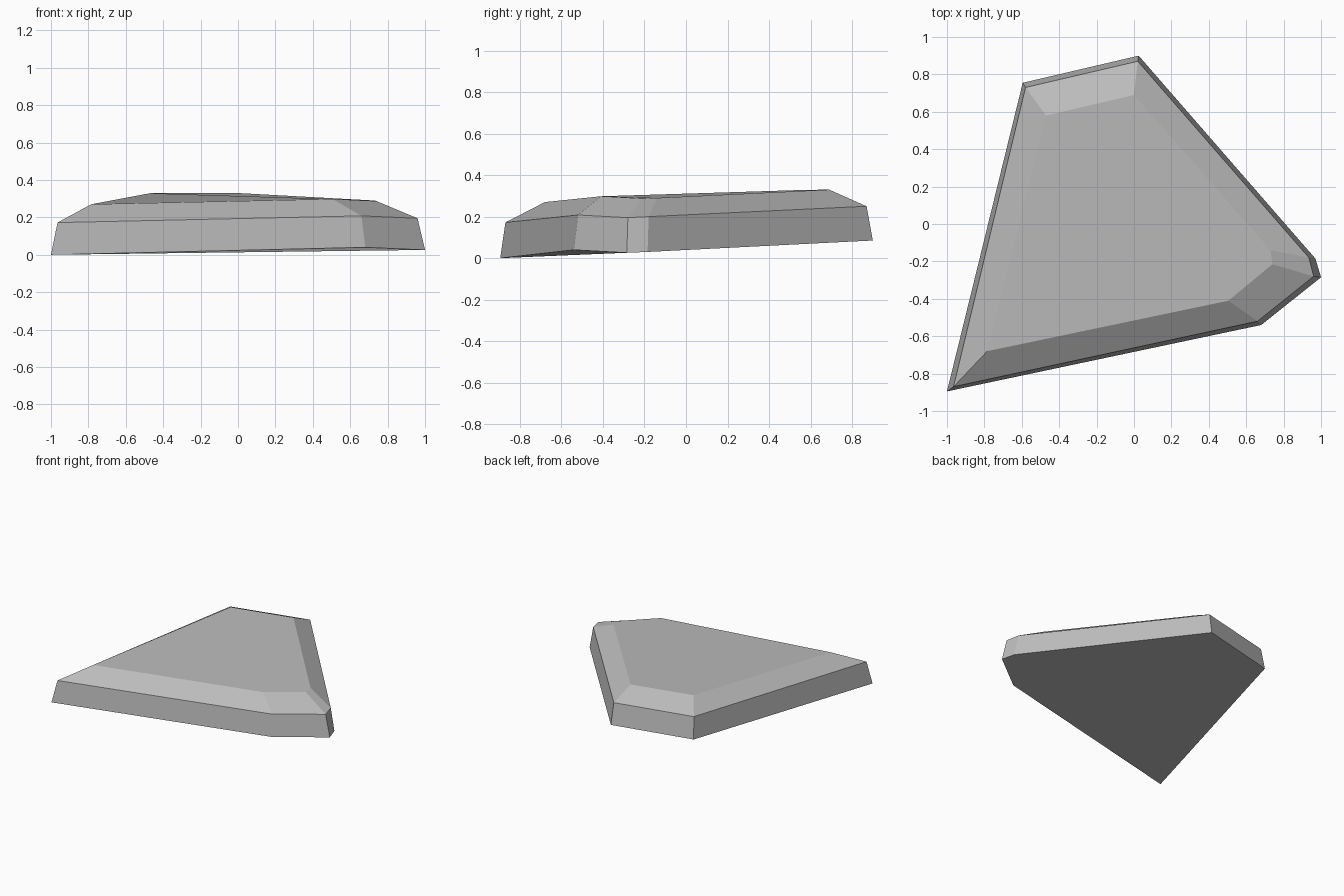
import bpy
import bmesh

cube = bpy.data.objects.get("Cube")
if cube:
    bpy.data.objects.remove(cube, do_unlink=True)

# Plain grey stone
stone = bpy.data.materials.new("grey_stone")
colour = (0.5, 0.5, 0.5, 1)
stone.diffuse_color = colour
stone.use_nodes = True
bsdf = next(n for n in stone.node_tree.nodes if n.type == "BSDF_PRINCIPLED")
bsdf.inputs["Base Color"].default_value = colour
bsdf.inputs["Roughness"].default_value = 0.9

# Six-sided cross-sections: base, shoulder, and top of the chamfer
base = [(-1, -.895, 0), (.68, -.54, .04), (1, -.285, .026),
        (.97, -.185, .03), (.025, .9, .085), (-.595, .755, .08)]
shoulder = [(-.965, -.87, .172), (.66, -.52, .208), (.96, -.28, .195),
            (.935, -.18, .2), (.02, .87, .25), (-.58, .73, .247)]
crown = [(-.785, -.68, .27), (.505, -.41, .298), (.74, -.215, .287),
         (.73, -.14, .29), (0, .69, .33), (-.47, .58, .329)]


def loft(name, sections, material):
    """Skin a stack of matching rings and cap both ends."""
    bm = bmesh.new()
    rings = [[bm.verts.new(p) for p in ring] for ring in sections]
    for low, high in zip(rings, rings[1:]):
        for i in range(len(low)):
            j = (i + 1) % len(low)
            bm.faces.new((low[i], low[j], high[j], high[i]))
    bm.faces.new(rings[0][::-1])
    bm.faces.new(rings[-1])
    bmesh.ops.recalc_face_normals(bm, faces=bm.faces)
    mesh = bpy.data.meshes.new(name)
    bm.to_mesh(mesh)
    bm.free()
    mesh.materials.append(material)
    obj = bpy.data.objects.new(name, mesh)
    bpy.context.collection.objects.link(obj)
    return obj


# Flat chamfered stone slab
loft("stone_slab", [base, shoulder, crown], stone)
